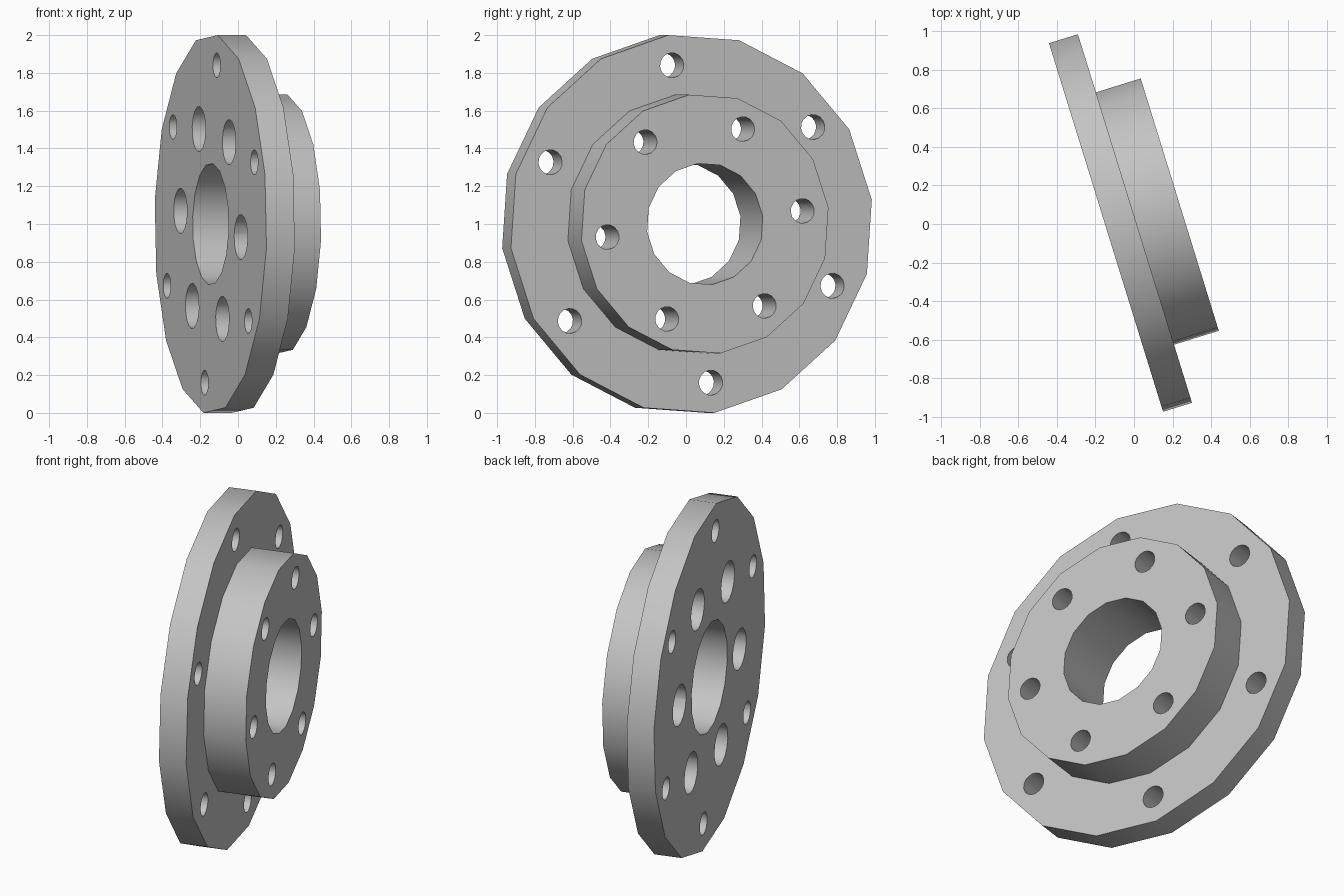
import bpy, bmesh
from math import cos, sin, radians, tau
from mathutils import Matrix

if "Cube" in bpy.data.objects:
    bpy.data.objects.remove(bpy.data.objects["Cube"], do_unlink=True)

SIDES = 16
TURN = radians(7.3)      # rotation of the facets and bolt pattern about the axle
FLANGE, DEPTH = 0.157, 0.40

steel = bpy.data.materials.new("grey metal")
steel.use_nodes = True
colour = (0.55, 0.55, 0.55, 1)
steel.diffuse_color = colour
steel.node_tree.nodes["Principled BSDF"].inputs["Base Color"].default_value = colour


def new_object(name, bm):
    bmesh.ops.recalc_face_normals(bm, faces=bm.faces)
    mesh = bpy.data.meshes.new(name)
    bm.to_mesh(mesh)
    bm.free()
    mesh.materials.append(steel)
    obj = bpy.data.objects.new(name, mesh)
    bpy.context.collection.objects.link(obj)
    return obj


def lathe(bm, profile, y=0, z=0, ring=False):
    """Turn (x, radius) points about an axle along x; a ring profile closes on itself."""
    loops = []
    for x, r in profile:
        angles = [TURN + tau * i / SIDES for i in range(SIDES)]
        loops.append([bm.verts.new((x, y + r * cos(a), z + r * sin(a))) for a in angles])
    pairs = list(zip(loops, loops[1:]))
    if ring:
        pairs.append((loops[-1], loops[0]))
    else:
        bm.faces.new(loops[0])
        bm.faces.new(loops[-1])
    for a, b in pairs:
        for i in range(SIDES):
            j = (i + 1) % SIDES
            bm.faces.new((a[i], a[j], b[j], b[i]))


# Flange, raised hub and centre bore in one turned profile
bm = bmesh.new()
lathe(bm, [(0, 0.323), (0, 1.008), (FLANGE, 1.008), (FLANGE, 0.69),
           (DEPTH, 0.69), (DEPTH, 0.323)], ring=True)
body = new_object("flanged_hub", bm)

# Outer bolt holes, and counterbored inner bolt holes
bm = bmesh.new()
for i in range(6):
    a = TURN + tau * i / 6
    lathe(bm, [(-0.1, 0.12), (FLANGE, 0.12), (FLANGE, 0.065), (DEPTH + 0.1, 0.065)],
          0.545 * cos(a), 0.545 * sin(a))
    a += tau / 12
    lathe(bm, [(-0.1, 0.066), (FLANGE + 0.1, 0.066)], 0.847 * cos(a), 0.847 * sin(a))
cutter = new_object("bolt_hole_cutter", bm)
cutter.hide_render = True

cut = body.modifiers.new("bolt_holes", "BOOLEAN")
cut.operation = "DIFFERENCE"
cut.solver = "EXACT"
cut.object = cutter
bpy.context.view_layer.objects.active = body
bpy.ops.object.select_all(action="DESELECT")
body.select_set(True)
bpy.ops.object.modifier_apply(modifier=cut.name)
bpy.data.objects.remove(cutter, do_unlink=True)

# Stand the part upright with its axle turned slightly
body.data.transform(Matrix.Translation((-0.145, -0.018, 1)) @ Matrix.Rotation(radians(17.2), 4, "Z"))
bpy.ops.object.shade_smooth_by_angle(angle=radians(30))
